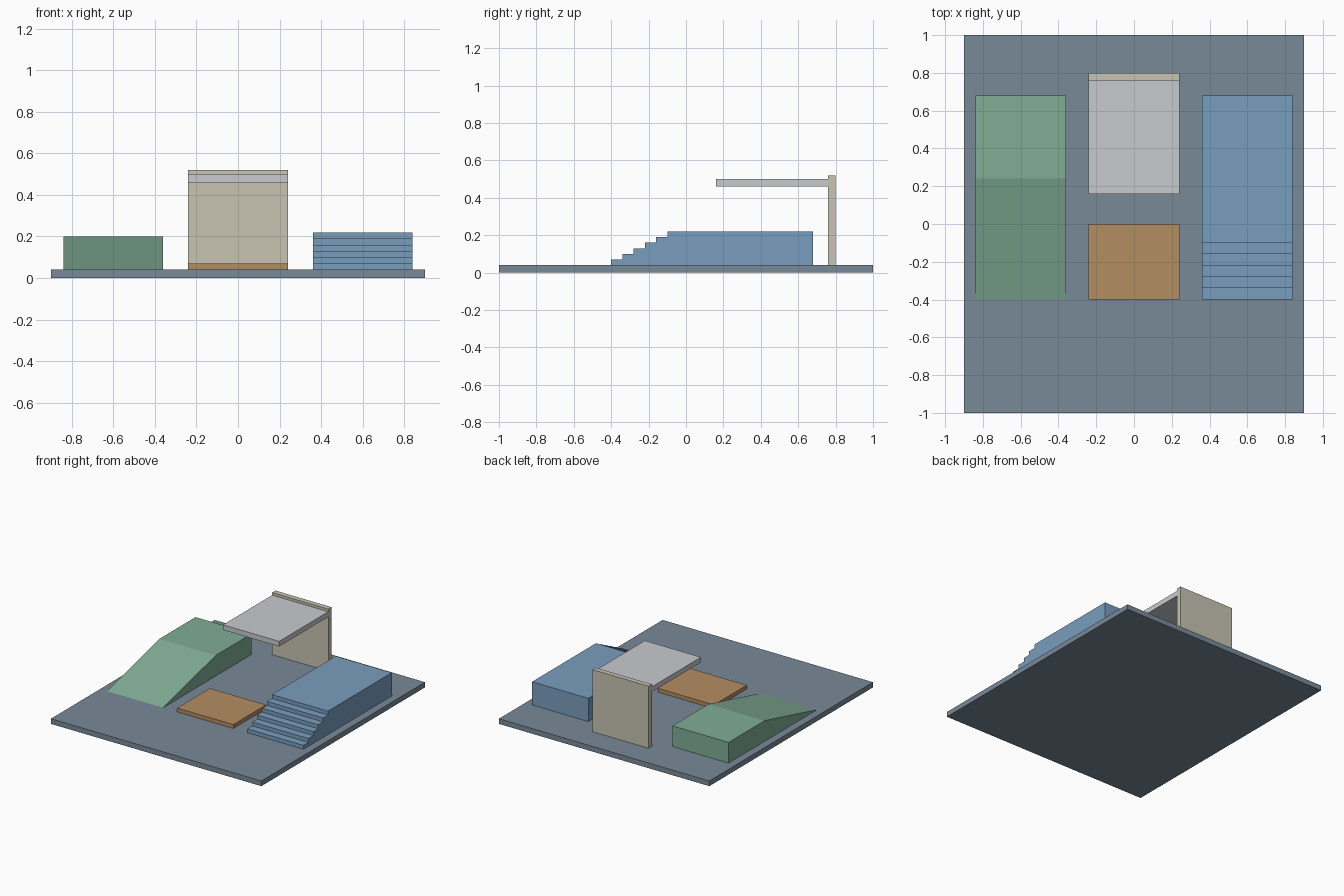
import bpy
import bmesh

if "Cube" in bpy.data.objects:
    bpy.data.objects.remove(bpy.data.objects["Cube"])


def material(name, rgb):
    """Flat material from 0-255 display values, converted to linear."""
    lin = [((c / 255 + 0.055) / 1.055) ** 2.4 for c in rgb]
    mat = bpy.data.materials.new(name)
    mat.diffuse_color = (*lin, 1)
    mat.use_nodes = True
    mat.node_tree.nodes["Principled BSDF"].inputs["Base Color"].default_value = mat.diffuse_color
    return mat


def extrude_profile(name, profile, x0, x1, mat):
    """Solid made by sweeping a (y, z) outline from x0 to x1."""
    bm = bmesh.new()
    face = bm.faces.new([bm.verts.new((x0, y, z)) for y, z in profile])
    swept = bmesh.ops.extrude_face_region(bm, geom=[face])["geom"]
    verts = [v for v in swept if isinstance(v, bmesh.types.BMVert)]
    bmesh.ops.translate(bm, verts=verts, vec=(x1 - x0, 0, 0))
    bmesh.ops.recalc_face_normals(bm, faces=bm.faces)
    mesh = bpy.data.meshes.new(name)
    bm.to_mesh(mesh)
    bm.free()
    mesh.materials.append(mat)
    obj = bpy.data.objects.new(name, mesh)
    bpy.context.collection.objects.link(obj)
    return obj


def slab(name, x0, x1, y0, y1, z0, z1, mat):
    outline = [(y0, z0), (y1, z0), (y1, z1), (y0, z1)]
    return extrude_profile(name, outline, x0, x1, mat)


slate = material("slate grey", (121, 138, 153))
green = material("sage green", (129, 173, 149))
blue = material("soft blue", (121, 158, 190))
orange = material("tan orange", (180, 141, 98))
grey = material("light grey", (200, 202, 207))
beige = material("beige", (200, 197, 180))

FLOOR = 0.04

# Ground plate
slab("base_plate", -0.9, 0.9, -1, 1, 0, FLOOR, slate)

# Ramp rising to a level platform
ramp = [(-0.40, FLOOR), (0.68, FLOOR), (0.68, 0.20), (0.24, 0.20)]
extrude_profile("ramp", ramp, -0.84, -0.36, green)

# Low landing pad
slab("landing_pad", -0.24, 0.24, -0.40, 0, FLOOR, 0.07, orange)

# Canopy held by a back wall
slab("back_wall", -0.24, 0.24, 0.76, 0.80, FLOOR, 0.52, beige)
slab("canopy", -0.24, 0.24, 0.16, 0.76, 0.46, 0.50, grey)

# Six steps leading to a level platform
stairs = [(0.68, FLOOR), (-0.40, FLOOR)]
for i in range(6):
    top = FLOOR + 0.03 * (i + 1)
    stairs.append((-0.40 + 0.06 * i, top))
    stairs.append((-0.40 + 0.06 * (i + 1) if i < 5 else 0.68, top))
extrude_profile("stairs", stairs, 0.36, 0.84, blue)
